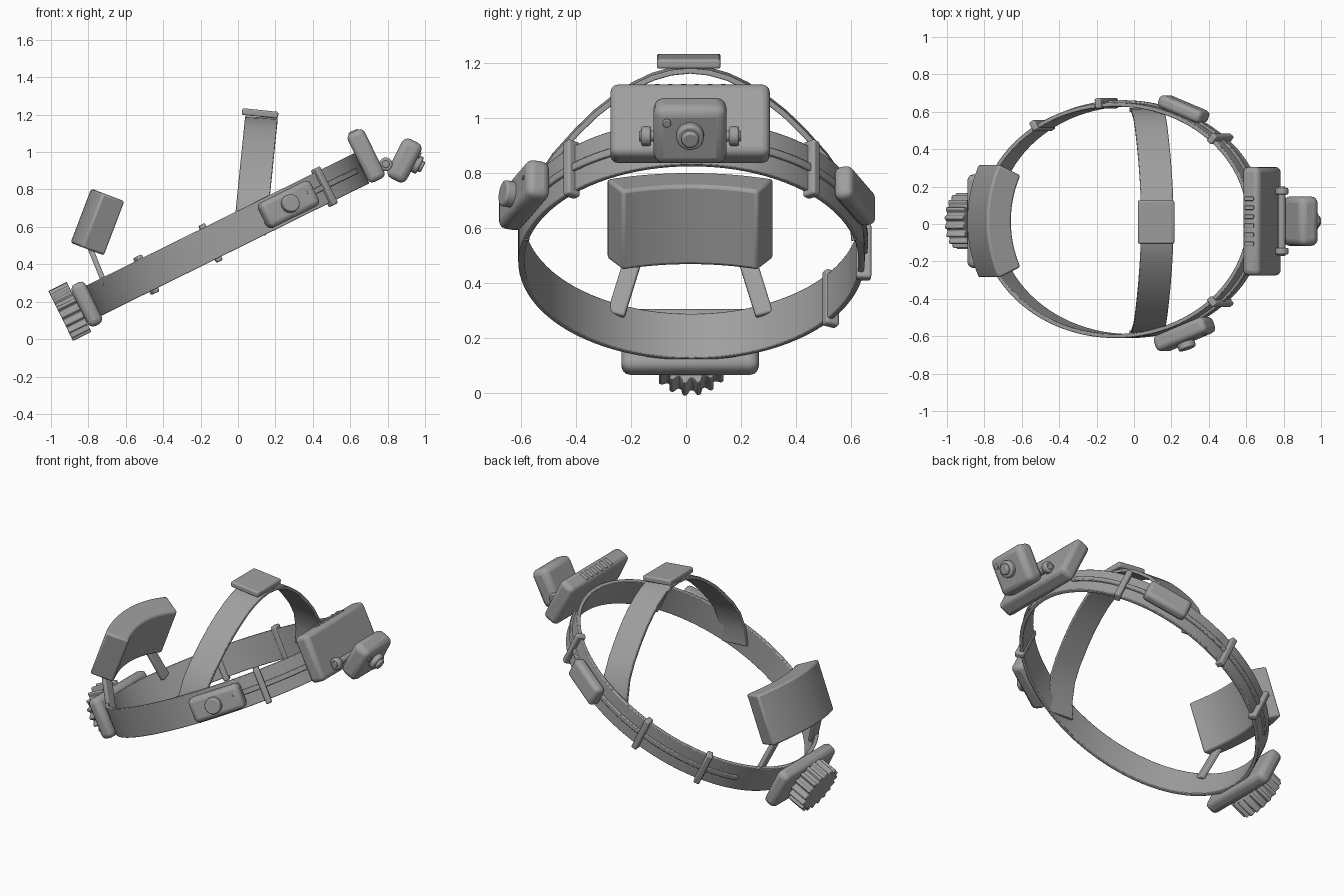
import bpy, bmesh
from math import sin, cos, pi, radians, sqrt, atan2
from mathutils import Matrix, Vector

old = bpy.data.objects.get("Cube")
if old:
    bpy.data.objects.remove(old)

GREY = (0.35, 0.35, 0.35, 1)
grey = bpy.data.materials.new("plain_grey")
grey.use_nodes = True
grey.diffuse_color = GREY
bsdf = next(n for n in grey.node_tree.nodes if n.type == "BSDF_PRINCIPLED")
bsdf.inputs["Base Color"].default_value = GREY


def frame(loc, tilt=0, turn=0):
    return (Matrix.Translation(loc) @ Matrix.Rotation(radians(tilt), 4, "Y")
            @ Matrix.Rotation(turn, 4, "Z"))


def finish(name, bm, matrix, bevel=0.0, segments=3):
    bmesh.ops.recalc_face_normals(bm, faces=bm.faces[:])
    mesh = bpy.data.meshes.new(name)
    bm.to_mesh(mesh)
    bm.free()
    mesh.materials.append(grey)
    ob = bpy.data.objects.new(name, mesh)
    bpy.context.scene.collection.objects.link(ob)
    ob.matrix_world = matrix
    if bevel:
        mod = ob.modifiers.new("soft_edges", "BEVEL")
        mod.width, mod.segments = bevel, segments
        mod.limit_method, mod.angle_limit = "ANGLE", radians(40)
    bpy.ops.object.select_all(action="DESELECT")
    ob.select_set(True)
    bpy.context.view_layer.objects.active = ob
    bpy.ops.object.shade_smooth_by_angle(angle=radians(35))
    return ob


def box(name, matrix, size, bevel=0.02):
    bm = bmesh.new()
    bmesh.ops.create_cube(bm, size=1)
    bmesh.ops.scale(bm, vec=size, verts=bm.verts)
    return finish(name, bm, matrix, bevel)


def disc(name, matrix, radius, depth, axis="X", bevel=0.008):
    bm = bmesh.new()
    turn = Matrix.Rotation(pi / 2, 4, "Y" if axis == "X" else "X")
    bmesh.ops.create_cone(bm, cap_ends=True, segments=32, radius1=radius,
                          radius2=radius, depth=depth, matrix=turn)
    return finish(name, bm, matrix, bevel, 2)


def ribbon(name, matrix, path, thick, side, closed=False, bevel=0.004):
    """Sweep a flat section along (point, outward normal) pairs."""
    bm = bmesh.new()
    side = Vector(side) / 2
    rings = []
    for p, n in path:
        inner = p - n * thick
        rings.append([bm.verts.new(v) for v in
                      (p - side, p + side, inner + side, inner - side)])
    pairs = list(zip(rings, rings[1:]))
    if closed:
        pairs.append((rings[-1], rings[0]))
    else:
        bm.faces.new(rings[0])
        bm.faces.new(rings[-1])
    for a, b in pairs:
        for i in range(4):
            j = (i + 1) % 4
            bm.faces.new((a[i], a[j], b[j], b[i]))
    return finish(name, bm, matrix, bevel, 2)


# Tilted head frame: local x runs forward along the band
MID = 0.015
HEAD = frame((-0.06, 0.02, 0.557), -26.3)
A, B = 0.806, 0.63


def oval(t, out=0.0):
    n = Vector((cos(t) / A, sin(t) / B, 0)).normalized()
    return Vector((A * cos(t), B * sin(t), 0)) + n * out, n


def on_band(x, sign, out):
    """Frame on the band's side, with local y pointing outwards."""
    p, n = oval(sign * atan2(sqrt(1 - (x / A) ** 2), x / A), out)
    return HEAD @ frame(p, 0, atan2(n.y, n.x) - pi / 2)


# Head band and the cables lying on it
ribbon("head_band", HEAD, [oval(2 * pi * i / 96) for i in range(96)],
       0.022, (0, 0, 0.18), closed=True)
for name, start, end in (("left_cable", 0.3, 2.5), ("right_cable", -0.3, -1.1)):
    ribbon(name, HEAD, [oval(start + (end - start) * i / 40, 0.012)
                        for i in range(41)], 0.02, (0, 0, 0.03))

# Clips wrapped over the band
for name, x, sign in (("front_left_clip", 0.582, 1), ("front_right_clip", 0.582, -1),
                      ("middle_left_clip", -0.097, 1), ("rear_left_clip", -0.48, 1)):
    box(name, on_band(x, sign, 0.0), (0.036, 0.055, 0.22), 0.009)

# Side control boxes
right_side = on_band(0.352, -1, 0.045)
box("right_control_box", right_side, (0.32, 0.09, 0.15), 0.028)
disc("right_control_button", right_side @ frame((0.01, 0.055, 0)), 0.048, 0.05, "Y")
disc("right_control_pin", right_side @ frame((-0.115, 0.045, 0.01)), 0.008, 0.008, "Y", 0)
box("left_control_box", on_band(0.352, 1, 0.03), (0.27, 0.07, 0.13), 0.025)

# Rear housing and ridged dial
box("rear_housing", HEAD @ frame((-0.835, -0.005, 0)), (0.085, 0.5, 0.25), 0.032)
bm = bmesh.new()
TEETH = 18
rim = []
for i in range(TEETH * 4):
    r = 0.15 if i % 4 < 2 else 0.128
    a = 2 * pi * i / (TEETH * 4)
    rim.append(bm.verts.new((-0.055, r * cos(a), r * sin(a))))
cap = bm.faces.new(rim)
grown = bmesh.ops.extrude_face_region(bm, geom=[cap])["geom"]
bmesh.ops.translate(bm, vec=(0.11, 0, 0),
                    verts=[v for v in grown if isinstance(v, bmesh.types.BMVert)])
finish("rear_dial", bm, HEAD @ frame((-0.933, -0.005, 0.005)), 0.004, 2)

# Curved rear pad on two arms
R, SPREAD = 0.72, radians(25)
arc = []
for i in range(25):
    a = SPREAD * (i / 12 - 1)
    n = Vector((-cos(a), sin(a), 0))
    arc.append((Vector((R, 0, 0)) + n * R, n))
ribbon("rear_pad", frame((-0.84, MID, 0.66), 20.8), arc, 0.14, (0, 0, 0.31), bevel=0.012)
for name, s in (("left_pad_arm", 1), ("right_pad_arm", -1)):
    top = Vector((-0.80, MID + s * 0.20, 0.51))
    end = Vector((-0.708, MID + s * 0.27, 0.285))
    run = top - end
    turn = run.to_track_quat("Z", "Y").to_matrix().to_4x4()
    # Keep the broad face of the arm towards the front
    z = run.normalized()
    x = Vector((0, 1, 0)).cross(z).normalized()
    y = z.cross(x)
    turn = Matrix((x, y, z)).transposed().to_4x4()
    box(name, Matrix.Translation((top + end) / 2) @ turn,
        (0.028, 0.065, run.length), 0.008)

# Arched strap over the crown
half = [(0.605, 0.56), (0.6, 0.66), (0.56, 0.78), (0.5, 0.868), (0.42, 0.957),
        (0.35, 1.025), (0.28, 1.08), (0.21, 1.127), (0.14, 1.16), (0.07, 1.18)]
pts = ([Vector((0.125 + 0.1 * (z - 1.19), -y, z)) for y, z in half]
       + [Vector((0.124, 0, 1.187))]
       + [Vector((0.125 + 0.1 * (z - 1.19), y, z)) for y, z in reversed(half)])
path = []
for i, p in enumerate(pts):
    t = pts[min(i + 1, len(pts) - 1)] - pts[max(i - 1, 0)]
    path.append((p, Vector((0, -t.z, t.y)).normalized()))
ribbon("crown_strap", frame((0, MID, 0)), path, 0.02, (0.174, 0, -0.01))
box("crown_cap", frame((0.118, 0.01, 1.207), 6), (0.195, 0.232, 0.036), 0.01)

# Front housing with vent ribs
box("front_housing", HEAD @ frame((0.855, -0.005, 0.049)), (0.1, 0.58, 0.29), 0.028)
for i in range(6):
    box("vent_rib_%d" % (i + 1), HEAD @ frame((0.85, -0.125 + 0.048 * i, 0.192)),
        (0.055, 0.022, 0.018), 0.005)

# Lamp head, lens and hinge
LAMP = frame((0.89, MID, 0.955), 27)
box("lamp_head", LAMP, (0.115, 0.265, 0.235), 0.036)
disc("lens_ring", LAMP @ frame((0.065, 0, 0.012)), 0.05, 0.045)
disc("lens", LAMP @ frame((0.085, 0, 0.012)), 0.032, 0.04)
disc("lamp_button", LAMP @ frame((0.058, -0.085, 0.06)), 0.016, 0.012, bevel=0.003)
for name, s in (("left_hinge", 1), ("right_hinge", -1)):
    disc(name, frame((0.79, MID + s * 0.16, 0.935)), 0.036, 0.036, "Y")
disc("hinge_axle", frame((0.79, MID, 0.935)), 0.02, 0.37, "Y", 0.004)
